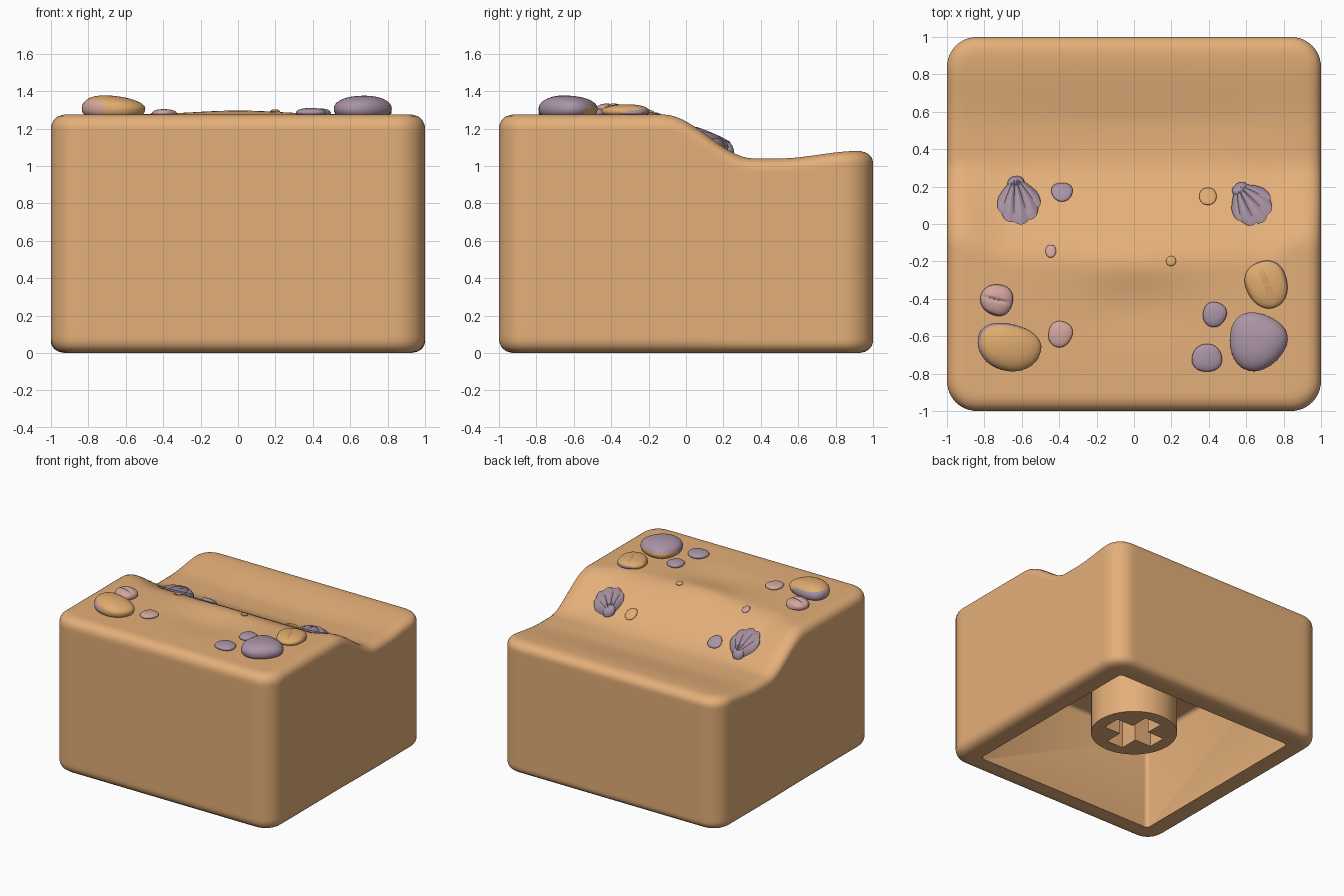
import bpy, bmesh, math
from mathutils import Vector, Matrix

if "Cube" in bpy.data.objects:
    bpy.data.objects.remove(bpy.data.objects["Cube"])


def srgb(r, g, b):
    f = lambda c: c / 12.92 if c <= 0.04045 else ((c + 0.055) / 1.055) ** 2.4
    return (f(r / 255), f(g / 255), f(b / 255), 1)


def material(name, rgb):
    m = bpy.data.materials.new(name)
    m.diffuse_color = srgb(*rgb)
    m.use_nodes = True
    m.node_tree.nodes["Principled BSDF"].inputs["Base Color"].default_value = m.diffuse_color
    return m


SAND = material("sand", (228, 175, 121))
OCHRE = material("ochre stone", (224, 171, 111))
PURPLE = material("mauve stone", (170, 148, 166))
PINK = material("pink stone", (211, 166, 158))


def smooth(a, b, v):
    t = max(0, min(1, (v - a) / (b - a)))
    return t * t * (3 - 2 * t)


# Height of the sandy top: high beach, slope (gentler in the middle), low trough, raised back lip
def height(x, y):
    start = -0.23 + 0.11 * smooth(0.68, 0.92, abs(x))
    z = 1.275 - 0.235 * smooth(start, 0.36, y) + 0.04 * smooth(0.5, 0.92, y)
    mid = math.exp(-(x / 0.32) ** 2)
    z += 0.022 * mid * math.exp(-((y + 0.22) / 0.12) ** 2)
    z -= 0.012 * mid * math.exp(-((y + 0.48) / 0.15) ** 2)
    z -= 0.01 * math.exp(-(x / 0.6) ** 4) * math.exp(-((y - 0.5) / 0.17) ** 2)
    return z


def add_object(name, bm, mats, angle=40):
    bmesh.ops.recalc_face_normals(bm, faces=bm.faces)
    me = bpy.data.meshes.new(name)
    bm.to_mesh(me)
    bm.free()
    for m in mats:
        me.materials.append(m)
    ob = bpy.data.objects.new(name, me)
    bpy.context.collection.objects.link(ob)
    shade(ob, angle)
    return ob


def shade(ob, angle=40):
    bpy.ops.object.select_all(action='DESELECT')
    ob.select_set(True)
    bpy.context.view_layer.objects.active = ob
    bpy.ops.object.shade_smooth_by_angle(angle=math.radians(angle))


def box(name, size, centre, bevel=0):
    bm = bmesh.new()
    bmesh.ops.create_cube(bm, size=1)
    bmesh.ops.scale(bm, vec=size, verts=bm.verts)
    bmesh.ops.translate(bm, vec=centre, verts=bm.verts)
    if bevel:
        bmesh.ops.bevel(bm, geom=bm.edges[:], offset=bevel, segments=3,
                        profile=0.5, affect='EDGES')
    ob = add_object(name, bm, [SAND])
    ob.hide_render = True
    return ob


def cut(ob, cutter):
    mod = ob.modifiers.new("cut", 'BOOLEAN')
    mod.operation = 'DIFFERENCE'
    mod.solver = 'EXACT'
    mod.object = cutter
    bpy.context.view_layer.objects.active = ob
    bpy.ops.object.modifier_apply(modifier=mod.name)
    bpy.data.objects.remove(cutter)
    shade(ob)


# Body: finely divided block, upright corners rounded by R, top and bottom edges by ROLL
TOP, R, ROLL = 1.275, 0.16, 0.075
bm = bmesh.new()
bmesh.ops.create_cube(bm, size=2)
bmesh.ops.subdivide_edges(bm, edges=bm.edges[:], cuts=56, use_grid_fill=True)
for v in bm.verts:
    p = Vector((v.co.x, v.co.y))
    core = Vector([max(R - 1, min(1 - R, c)) for c in p])
    d = p - core
    m = max(abs(d.x), abs(d.y))
    d = d.normalized() if m > 1e-6 else Vector((0, 0))
    z, h = v.co.z * TOP / 2, TOP / 2
    mc, zc = min(m, R - ROLL), max(ROLL - h, min(h - ROLL, z))
    a, b = m - mc, z - zc
    k = ROLL / math.hypot(a, b) if a or b else 0
    m, z = mc + a * k, zc + b * k + h
    x, y = core + d * m
    v.co = (x, y, z + (height(x, y) - TOP) * z / TOP)
body = add_object("sand_block", bm, [SAND])

# Hollow underside
cut(body, box("cavity_cutter", (1.64, 1.64, 1.18), (0, 0, 0.19), 0.03))

# Mounting post with a cross-shaped socket
bm = bmesh.new()
bmesh.ops.create_cone(bm, cap_ends=True, segments=48, radius1=0.325, radius2=0.325, depth=0.66,
                      matrix=Matrix.Translation((0, 0, 0.49)))
post = add_object("mounting_post", bm, [SAND])
cut(post, box("slot_cutter_x", (0.45, 0.15, 0.6), (0, 0, 0.3)))
cut(post, box("slot_cutter_y", (0.15, 0.45, 0.6), (0, 0, 0.3)))


# Pebble: rounded stone sitting in the sand; optional taper, tilt, grooves.
# patches = (direction, least alignment, highest z, material) colour one side of it
def pebble(name, x, y, rx, ry, h, mat, rot=0, taper=0, tilt=0, grooves=0, patches=()):
    bm = bmesh.new()
    bmesh.ops.create_uvsphere(bm, u_segments=48, v_segments=28, radius=1)
    ground = height(x, y)
    slope = (height(x, y + 0.04) - height(x, y - 0.04)) / 0.08
    turn = Matrix.Rotation(math.radians(rot), 3, 'Z')
    for f in bm.faces:
        n = f.calc_center_median().normalized()
        for i, (way, least, top, _) in enumerate(patches):
            if n.z < top and (turn @ n).dot(Vector(way).normalized()) > least:
                f.material_index = i + 1
    for v in bm.verts:
        c = v.co.copy()
        c *= (abs(c.x) ** 2.2 + abs(c.y) ** 2.2 + abs(c.z) ** 2.2) ** (-1 / 2.2)
        if grooves and c.z > -0.2:
            c.z -= 0.25 * max(0, math.cos(c.x * grooves * math.pi)) ** 6 * (1 - c.y * c.y)
        c.z *= 1 - tilt * c.x if c.z > 0 else 1
        c.x *= 1 - taper * c.y
        c = turn @ Vector((c.x * rx, c.y * ry, 0)) + Vector((0, 0, c.z * h * 0.7))
        v.co = (x + c.x, y + c.y, ground + 0.3 * h + c.z + slope * c.y)
    add_object(name, bm, [mat] + [p[3] for p in patches], 60)


pebble("large_left_pebble", -0.67, -0.66, 0.17, 0.125, 0.1, OCHRE, -14, -0.12, 0.22,
       patches=[((-0.5, 0.8, -0.3), 0.35, 0.45, PURPLE), ((-0.9, -0.45, 0), 0.72, 0.5, PINK)])
pebble("large_right_pebble", 0.655, -0.635, 0.15, 0.155, 0.1, PURPLE, -22, -0.22, -0.1,
       patches=[((-0.35, 1, -0.3), 0.4, 0.2, OCHRE)])
pebble("ridged_left_pebble", -0.735, -0.405, 0.083, 0.087, 0.06, PINK, 75, 0.1, grooves=2,
       patches=[((-0.6, -1, 0), 0.6, 0.4, PURPLE)])
pebble("ridged_right_pebble", 0.71, -0.325, 0.11, 0.128, 0.055, OCHRE, 20, -0.1, grooves=2,
       patches=[((0.4, 0.8, -0.5), 0.4, 0.3, PURPLE)])
pebble("small_pebble_1", -0.395, -0.59, 0.063, 0.07, 0.03, PINK, -20, -0.1)
pebble("small_pebble_2", 0.43, -0.485, 0.062, 0.067, 0.035, PURPLE, -20, -0.1)
pebble("small_pebble_3", 0.39, -0.715, 0.08, 0.074, 0.035, PURPLE, 0, 0.1)
pebble("small_pebble_4", -0.385, 0.17, 0.056, 0.05, 0.03, PURPLE, 0, -0.15)
pebble("small_pebble_5", 0.395, 0.148, 0.046, 0.046, 0.025, OCHRE)
pebble("tiny_pebble_1", -0.445, -0.145, 0.028, 0.034, 0.018, PINK)
pebble("tiny_pebble_2", 0.198, -0.198, 0.026, 0.026, 0.014, OCHRE)


# Scallop shell: ribbed fan from a hinge, domed, lying flatter than the slope, with a hinge knob
def shell(name, hx, hy, length, direction):
    bm = bmesh.new()
    na, nr, ribs, spread = 50, 12, 5, math.radians(60)
    rows = []
    for j in range(nr + 1):
        r = 0.08 + 0.92 * j / nr
        row = []
        for i in range(na + 1):
            u = 2 * i / na - 1
            rib = abs(math.cos(u * ribs * math.pi / 2))
            reach = length * r * (0.95 + 0.05 * rib * r) * (1 - 0.42 * u * u)
            a = math.radians(direction) + u * spread * (1 - 0.2 * r)
            x, y = hx + reach * math.cos(a), hy + reach * math.sin(a)
            dome = (1 - u ** 4) * math.sin(math.pi * min(1, 0.12 + 0.83 * r)) ** 0.6
            z = height(x, y) + dome * (0.03 + 0.014 * rib) + 0.14 * y
            row.append(bm.verts.new((x, y, z)))
        rows.append(row)
    for a, b in zip(rows, rows[1:]):
        for i in range(na):
            bm.faces.new((a[i], a[i + 1], b[i + 1], b[i]))
    # Skirt sunk into the sand
    edges = [e for e in bm.edges if e.is_boundary]
    new = bmesh.ops.extrude_edge_only(bm, edges=edges)["geom"]
    bmesh.ops.translate(bm, vec=(0, 0, -0.06), verts=[g for g in new if isinstance(g, bmesh.types.BMVert)])
    bmesh.ops.holes_fill(bm, edges=[e for e in bm.edges if e.is_boundary])
    add_object(name, bm, [PURPLE], 55)
    way = math.radians(direction)
    pebble(name + "_hinge", hx + 0.03 * math.cos(way), hy + 0.03 * math.sin(way),
           0.045, 0.035, 0.06, PURPLE, direction + 90)


shell("left_shell", -0.635, 0.25, 0.255, -82)
shell("right_shell", 0.55, 0.21, 0.245, -54)
